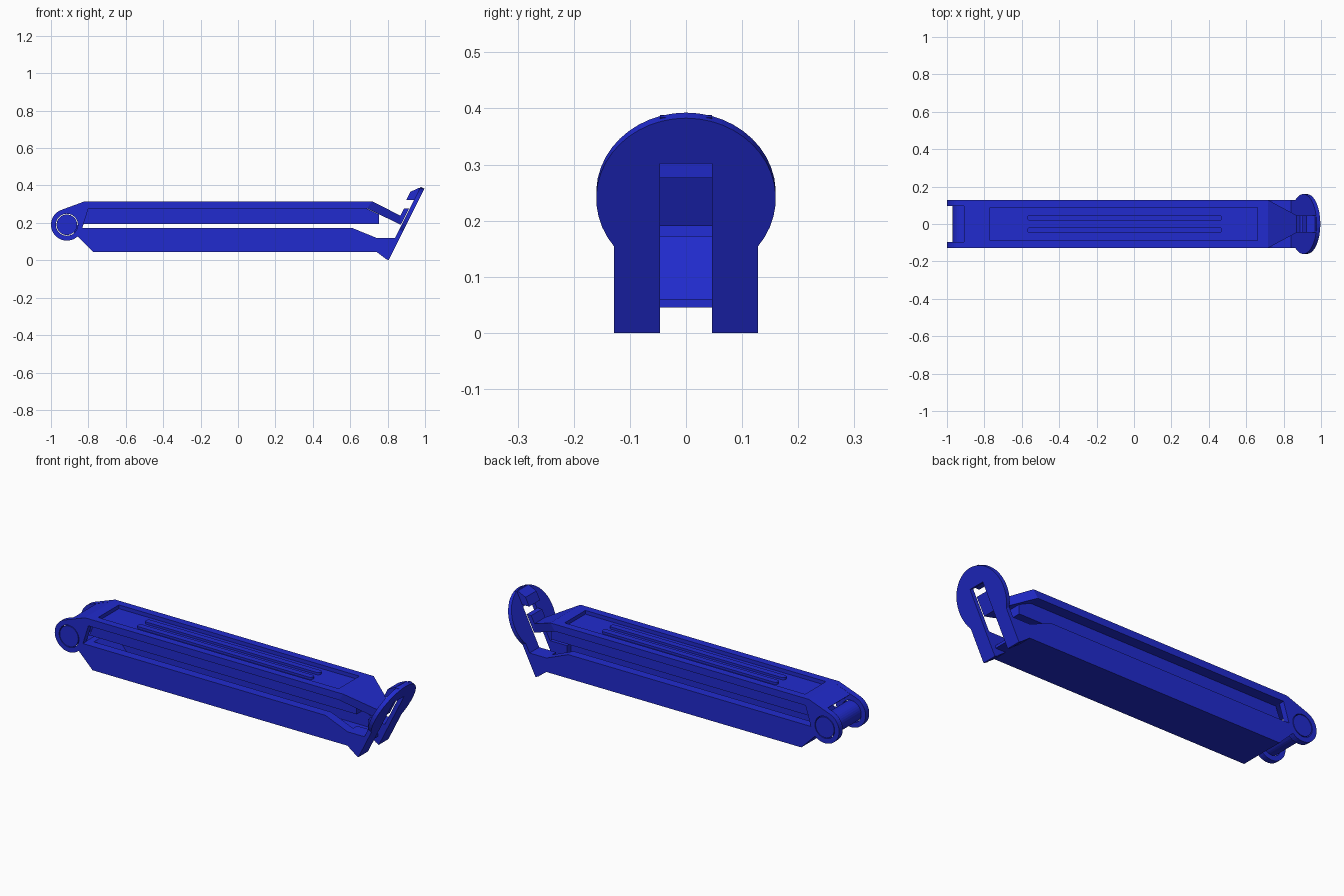
import bpy, bmesh, math
from mathutils import Vector

if "Cube" in bpy.data.objects:
    bpy.data.objects.remove(bpy.data.objects["Cube"])

blue = bpy.data.materials.new("blue plastic")
blue.diffuse_color = (0.015, 0.024, 0.62, 1)
blue.use_nodes = True
blue.node_tree.nodes["Principled BSDF"].inputs["Base Color"].default_value = blue.diffuse_color


def solid(name, a, b):
    """Closed solid between two matching outlines of 3D points."""
    bm = bmesh.new()
    va = [bm.verts.new(p) for p in a]
    vb = [bm.verts.new(p) for p in b]
    bm.faces.new(va)
    bm.faces.new(vb[::-1])
    n = len(va)
    for i in range(n):
        j = (i + 1) % n
        bm.faces.new((va[i], vb[i], vb[j], va[j]))
    bmesh.ops.recalc_face_normals(bm, faces=bm.faces[:])
    me = bpy.data.meshes.new(name)
    bm.to_mesh(me)
    bm.free()
    me.materials.append(blue)
    ob = bpy.data.objects.new(name, me)
    bpy.context.collection.objects.link(ob)
    return ob


def prism(name, pts, y0, y1):
    """Side profile (x, z) extruded across y."""
    return solid(name, [(x, y0, z) for x, z in pts], [(x, y1, z) for x, z in pts])


def pair(name, pts, y0, y1):
    return [prism(name + tag, pts, s * y0, s * y1)
            for s, tag in ((-1, "_front"), (1, "_back"))]


def arc(cx, cz, r, a0, a1, n):
    return [(cx + r * math.cos(math.radians(a0 + (a1 - a0) * i / n)),
             cz + r * math.sin(math.radians(a0 + (a1 - a0) * i / n)))
            for i in range(n + 1)]


def cut(ob, cutter):
    mod = ob.modifiers.new("cut", 'BOOLEAN')
    mod.operation = 'DIFFERENCE'
    mod.solver = 'EXACT'
    mod.object = cutter
    bpy.context.view_layer.objects.active = ob
    bpy.ops.object.modifier_apply(modifier="cut")
    bpy.data.objects.remove(cutter)


W = 0.128            # half width of the arms
S = 0.046            # half width of the latch slot
HX, HZ = -0.915, 0.19  # hinge centre

# Upper arm shell with sunken top panel
shell = prism("upper_shell", [(-0.82, 0.315), (0.717, 0.315), (0.69, 0.277),
              (-0.80, 0.277), (-0.88, 0.255), (-0.91, 0.281)], -W, W)
cut(shell, prism("panel_cutter", [(-0.77, 0.4), (0.66, 0.4), (0.66, 0.295), (-0.77, 0.295)],
                 -0.088, 0.088))

# Raised rounded grip ridges in the panel
for s in (-1, 1):
    outline = arc(0.455, s * 0.033, 0.016, -90, 90, 8) + arc(-0.555, s * 0.033, 0.016, 90, 270, 8)
    solid("grip_ridge", [(x, y, 0.29) for x, y in outline], [(x, y, 0.307) for x, y in outline])

# Clamping rib under the shell
prism("clamp_rib", [(-0.80, 0.28), (0.68, 0.28), (0.755, 0.245), (0.755, 0.195), (-0.835, 0.195)],
      -0.07, 0.07)

# Hinge ears with holes
ear = [(-0.82, 0.315)] + arc(HX, HZ, 0.085, 115, 352, 28) + [(-0.80, 0.277)]
for ob in pair("hinge_ear", ear, 0.097, W):
    cut(ob, prism("hole_cutter", arc(HX, HZ, 0.059, 0, 348.75, 31), -0.3, 0.3))

# Hinge pin
prism("hinge_pin", arc(HX, HZ, 0.055, 0, 348.75, 31), -W, W)

# Tapering tongue and catch at the end of the upper arm
taper = [(0.717, 0.315, W), (0.87, 0.238, S), (0.87, 0.19, S), (0.69, 0.277, W)]
solid("tongue", [(x, -w, z) for x, z, w in taper], [(x, w, z) for x, z, w in taper])
prism("tongue_catch", [(0.87, 0.19), (0.915, 0.277), (0.888, 0.277), (0.868, 0.238)], -S, S)

# Lower arm: channel made of two walls, floor, sloped end and end blocks
wall = [(-0.775, 0.045), (-0.865, 0.135), (-0.835, 0.173), (0.61, 0.173), (0.74, 0.12),
        (0.845, 0.12), (0.79, 0.008), (0.74, 0.045)]
pair("lower_wall", wall, 0.08, W)
prism("lower_floor", [(-0.775, 0.045), (0.80, 0.045), (0.80, 0.06), (-0.775, 0.06)], -0.08, 0.08)
prism("channel_end", [(-0.775, 0.045), (-0.865, 0.135), (-0.835, 0.173), (-0.80, 0.173),
                      (-0.70, 0.06), (-0.70, 0.045)], -0.08, 0.08)
pair("latch_block", [(0.74, 0.12), (0.845, 0.12), (0.79, 0.008), (0.74, 0.045)], S, 0.08)
# Link joining the lower arm to the pin
prism("pin_link", [(-0.865, 0.135), (-0.835, 0.173), (-0.87, 0.20), (-0.90, 0.17)], -0.09, 0.09)

# Tilted round latch plate with a slot open at the bottom
O = Vector((0.805, 0, 0))
U = Vector((0.447, 0, 0.894))
N = Vector((-0.894, 0, 0.447))
plate = ([(S, 0), (W, 0)] + arc(0, 0.268, 0.16, -36.9, 216.9, 32) +
         [(-W, 0), (-S, 0), (-S, 0.338), (S, 0.338)])
outer = [O + U * t + Vector((0, y, 0)) for y, t in plate]
solid("latch_plate", outer, [p + N * 0.022 for p in outer])

# Hook at the top of the plate
prism("latch_hook", [(0.985, 0.384), (0.968, 0.388), (0.922, 0.366), (0.90, 0.322),
                     (0.945, 0.322)], -S, S)
